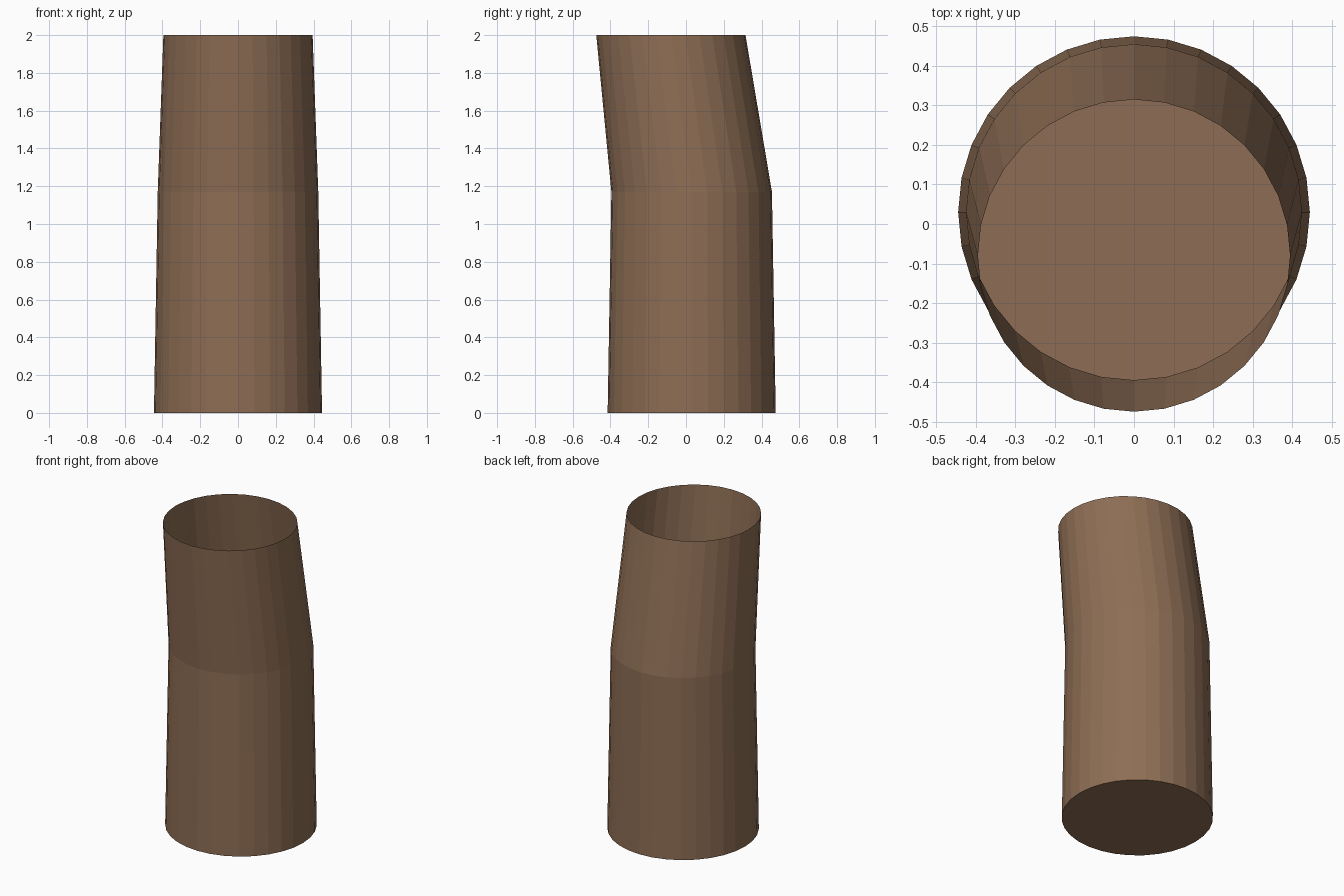
import bpy, bmesh, math

if "Cube" in bpy.data.objects:
    bpy.data.objects.remove(bpy.data.objects["Cube"])

SIDES = 32
# rings of the bent tube: height, centre y, radius
RINGS = [(0.0, 0.03, 0.445), (1.17, 0.03, 0.425), (2.0, -0.08, 0.395)]

bark = bpy.data.materials.new("bark brown")
bark.diffuse_color = (0.27, 0.155, 0.09, 1.0)
bark.use_nodes = True
bark.node_tree.nodes["Principled BSDF"].inputs["Base Color"].default_value = bark.diffuse_color


def ring(bm, z, cy, r):
    return [bm.verts.new((r * math.cos(2 * math.pi * i / SIDES),
                          cy + r * math.sin(2 * math.pi * i / SIDES), z))
            for i in range(SIDES)]


bm = bmesh.new()
loops = [ring(bm, *r) for r in RINGS]

# tapered walls, leaning forward above the bend; the top stays open
for low, high in zip(loops, loops[1:]):
    for i in range(SIDES):
        j = (i + 1) % SIDES
        bm.faces.new((low[i], low[j], high[j], high[i]))

# closed base
bm.faces.new(loops[0][::-1])

mesh = bpy.data.meshes.new("bent_trunk")
bm.to_mesh(mesh)
bm.free()
mesh.materials.append(bark)
trunk = bpy.data.objects.new("bent_trunk", mesh)
bpy.context.collection.objects.link(trunk)
